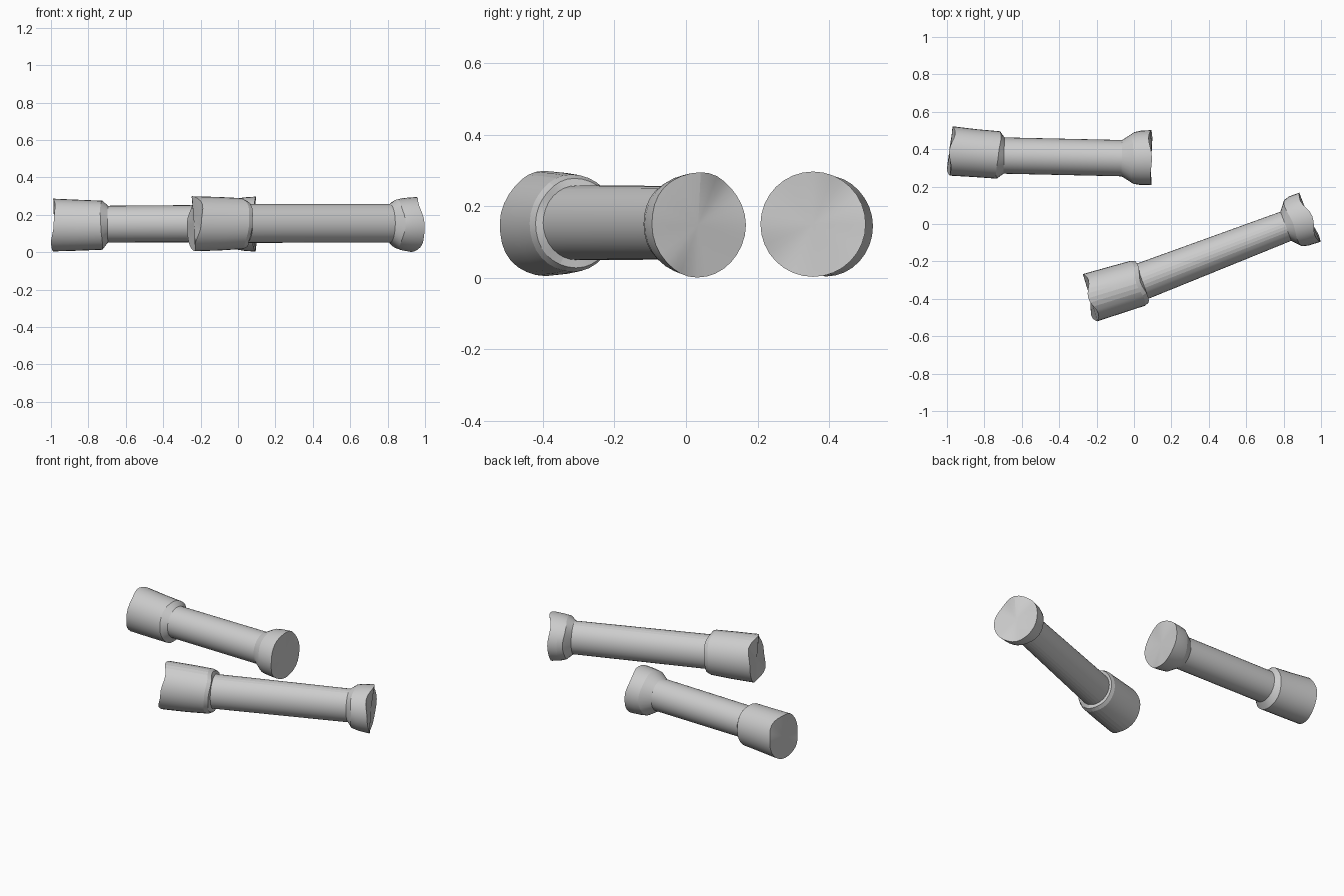
import bpy, bmesh, math

if "Cube" in bpy.data.objects:
    bpy.data.objects.remove(bpy.data.objects["Cube"])

SEG = 32
CALM = [0] * 8


def wave(values, a):
    """Smoothly interpolate eight rim offsets around the circle."""
    t = (a / (2 * math.pi) % 1) * 8
    i = int(t) % 8
    f = (1 - math.cos((t - int(t)) * math.pi)) / 2
    return values[i] * (1 - f) + values[(i + 1) % 8] * f


def lofted_rod(name, rings):
    """Ring: centre x, y, z, lateral radius, vertical radius, heading, ripple along axis."""
    bm = bmesh.new()
    loops = []
    for x, y, z, rl, rv, deg, ripple in rings:
        h = math.radians(deg)
        ax, ay = math.cos(h), math.sin(h)
        loop = []
        for k in range(SEG):
            a = 2 * math.pi * k / SEG
            u, d = rl * math.cos(a), wave(ripple, a)
            loop.append(bm.verts.new((x + ax * d - ay * u, y + ay * d + ax * u,
                                      z + rv * math.sin(a))))
        loops.append(loop)
    for p, q in zip(loops, loops[1:]):
        for k in range(SEG):
            j = (k + 1) % SEG
            bm.faces.new((p[k], p[j], q[j], q[k]))
    # shallow dished ends
    for loop, ring in ((loops[0], rings[0]), (loops[-1], rings[-1])):
        c = bm.verts.new(ring[:3])
        for k in range(SEG):
            bm.faces.new((c, loop[k], loop[(k + 1) % SEG]))
    bmesh.ops.recalc_face_normals(bm, faces=bm.faces)
    me = bpy.data.meshes.new(name)
    bm.to_mesh(me)
    bm.free()
    ob = bpy.data.objects.new(name, me)
    bpy.context.collection.objects.link(ob)
    bpy.context.view_layer.objects.active = ob
    ob.select_set(True)
    bpy.ops.object.shade_smooth_by_angle(angle=math.radians(12))
    ob.select_set(False)
    return ob


# short rod: thick rippled grip end, slim shaft, flared end
lofted_rod("short_rod", [
    (-.983, .391, .145, .132, .141, -5.5, [0, .018, -.005, .014, .01, -.008, -.005, 0]),
    (-.85, .379, .144, .128, .136, -5, CALM),
    (-.725, .369, .144, .127, .131, -4, [0, .008, 0, -.006, 0, .006, 0, -.006]),
    (-.695, .366, .150, .097, .098, -1.5, CALM),
    (-.065, .352, .153, .097, .100, -1, CALM),
    (-.005, .353, .150, .138, .137, -1, [.004, -.004, .004, -.004] * 2),
    (.035, .354, .150, .145, .143, -1, CALM),
    (.088, .355, .150, .147, .147, 0, [.004, -.01, .008, .0, .006, -.008, .006, .01]),
])

# long rod: turned about twenty degrees, same make
lofted_rod("long_rod", [
    (-.235, -.394, .152, .132, .147, 17, [0, .02, -.01, .018, .0, -.022, .005, 0]),
    (-.10, -.353, .152, .129, .143, 17, CALM),
    (.020, -.317, .153, .126, .136, 18, [0, .008, -.008, .008, 0, -.008, .006, 0]),
    (.042, -.309, .153, .117, .125, 18, [0, .008, -.008, .008, 0, -.008, .006, 0]),
    (.045, -.306, .154, .099, .104, 20, CALM),
    (.812, -.012, .154, .083, .103, 20.5, CALM),
    (.845, .003, .151, .132, .130, 21, [.005, -.005, .005, -.005] * 2),
    (.880, .016, .149, .141, .140, 21, CALM),
    (.935, .034, .148, .143, .147, 21, [0, -.01, .02, -.004, .012, .016, -.008, -.006]),
])
